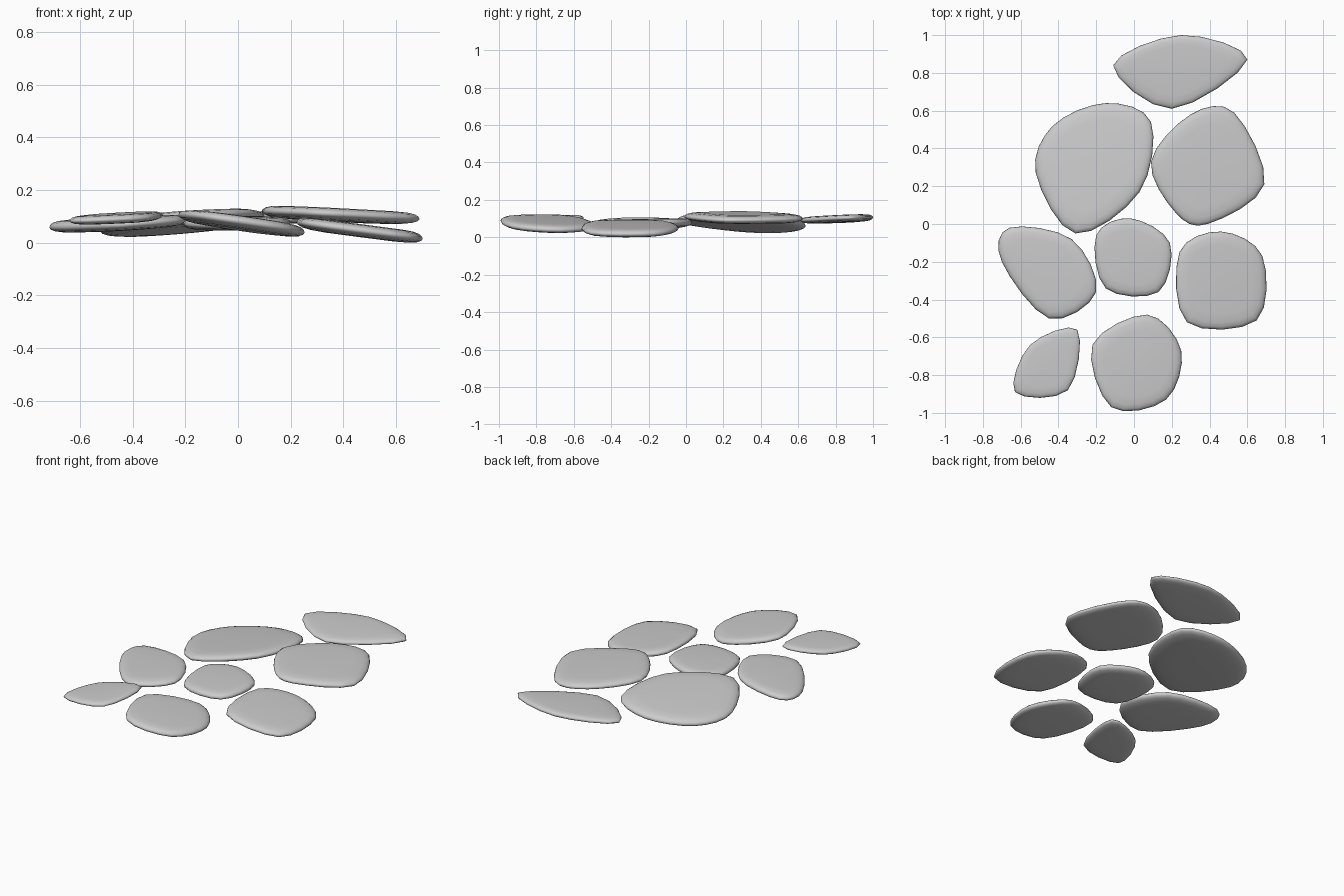
import bpy
import bmesh
from math import cos, radians, sin
from mathutils import Vector
from mathutils.geometry import interpolate_bezier

cube = bpy.data.objects.get("Cube")
if cube:
    bpy.data.objects.remove(cube, do_unlink=True)

# One flat stone colour
stone_grey = bpy.data.materials.new("stone_grey")
stone_grey.use_nodes = True
colour = (0.6, 0.6, 0.6, 1)
stone_grey.diffuse_color = colour
for node in stone_grey.node_tree.nodes:
    if node.type == 'BSDF_PRINCIPLED':
        node.inputs["Base Color"].default_value = colour


def rounded_outline(corners):
    """Closed smooth curve passing through every corner."""
    corners = [Vector(corner) for corner in corners]
    count = len(corners)
    points = []
    for i, start in enumerate(corners):
        before = corners[i - 1]
        end = corners[(i + 1) % count]
        after = corners[(i + 2) % count]
        curve = interpolate_bezier(start, start + (end - before) / 6,
                                   end - (after - start) / 6, end, 5)
        points.extend(point.to_2d() for point in curve[:-1])
    return points


def stepping_stone(name, height, slope_x, slope_y, corners, half_thickness=.025):
    """Stack scaled outlines from underside to top and tilt the slab."""
    points = rounded_outline(corners)
    count = len(points)
    middle = sum(points, Vector((0, 0))) / count
    bm = bmesh.new()

    def add_vert(flat, rise):
        offset = flat - middle
        tilt = offset.x * slope_x + offset.y * slope_y
        return bm.verts.new((flat.x, flat.y,
                             height + tilt + rise * half_thickness))

    # Worn edge: the underside curves in more than the flat top
    rings = []
    for degrees in range(-80, 81, 20):
        angle = radians(degrees)
        scale = cos(angle) ** (.35 if degrees < 0 else .2)
        rings.append([add_vert(middle.lerp(p, scale), sin(angle))
                      for p in points])
    for lower, upper in zip(rings, rings[1:]):
        for i in range(count):
            j = (i + 1) % count
            bm.faces.new((lower[i], lower[j], upper[j], upper[i]))

    # Close the underside and the top
    for ring, rise in ((rings[0], -1), (rings[-1], 1)):
        hub = add_vert(middle, rise)
        for i in range(count):
            bm.faces.new((ring[i], ring[(i + 1) % count], hub))
    bmesh.ops.recalc_face_normals(bm, faces=bm.faces)
    for face in bm.faces:
        face.smooth = True

    mesh = bpy.data.meshes.new(name)
    bm.to_mesh(mesh)
    bm.free()
    mesh.materials.append(stone_grey)
    stone = bpy.data.objects.new(name, mesh)
    bpy.context.collection.objects.link(stone)
    return stone


stones = [
    stepping_stone("back_stone", .105, .01, .04, [
        (-.11, .84), (.25, 1), (.6, .87), (.2, .61)], .02),
    stepping_stone("large_stone", .08, .1, -.07, [
        (-.52, .27), (-.43, .52), (-.15, .64), (.09, .54), (.03, .17),
        (-.31, -.05)], .028),
    stepping_stone("back_left_stone", .112, -.05, -.01, [
        (.09, .33), (.3, .58), (.53, .59), (.69, .21), (.39, 0),
        (.22, .06)]),
    stepping_stone("middle_right_stone", .078, .06, .02, [
        (-.66, -.02), (-.33, -.08), (-.2, -.36), (-.45, -.5), (-.7, -.2)]),
    stepping_stone("centre_stone", .08, .01, .02, [
        (-.2, -.06), (-.02, .03), (.19, -.1), (.13, -.36), (-.15, -.34)]),
    stepping_stone("middle_left_stone", .053, -.13, 0, [
        (.24, -.15), (.46, -.04), (.68, -.17), (.65, -.51), (.28, -.52)]),
    stepping_stone("front_stone", .077, -.14, -.03, [
        (-.22, -.64), (.07, -.48), (.25, -.67), (.17, -.93), (-.12, -.97)]),
    stepping_stone("front_right_stone", .1, .04, .03, [
        (-.55, -.64), (-.3, -.56), (-.35, -.88), (-.63, -.89)], .018),
]

# Rest the lowest stone on the ground
ground = min(v.co.z for stone in stones for v in stone.data.vertices)
for stone in stones:
    for vert in stone.data.vertices:
        vert.co.z -= ground
